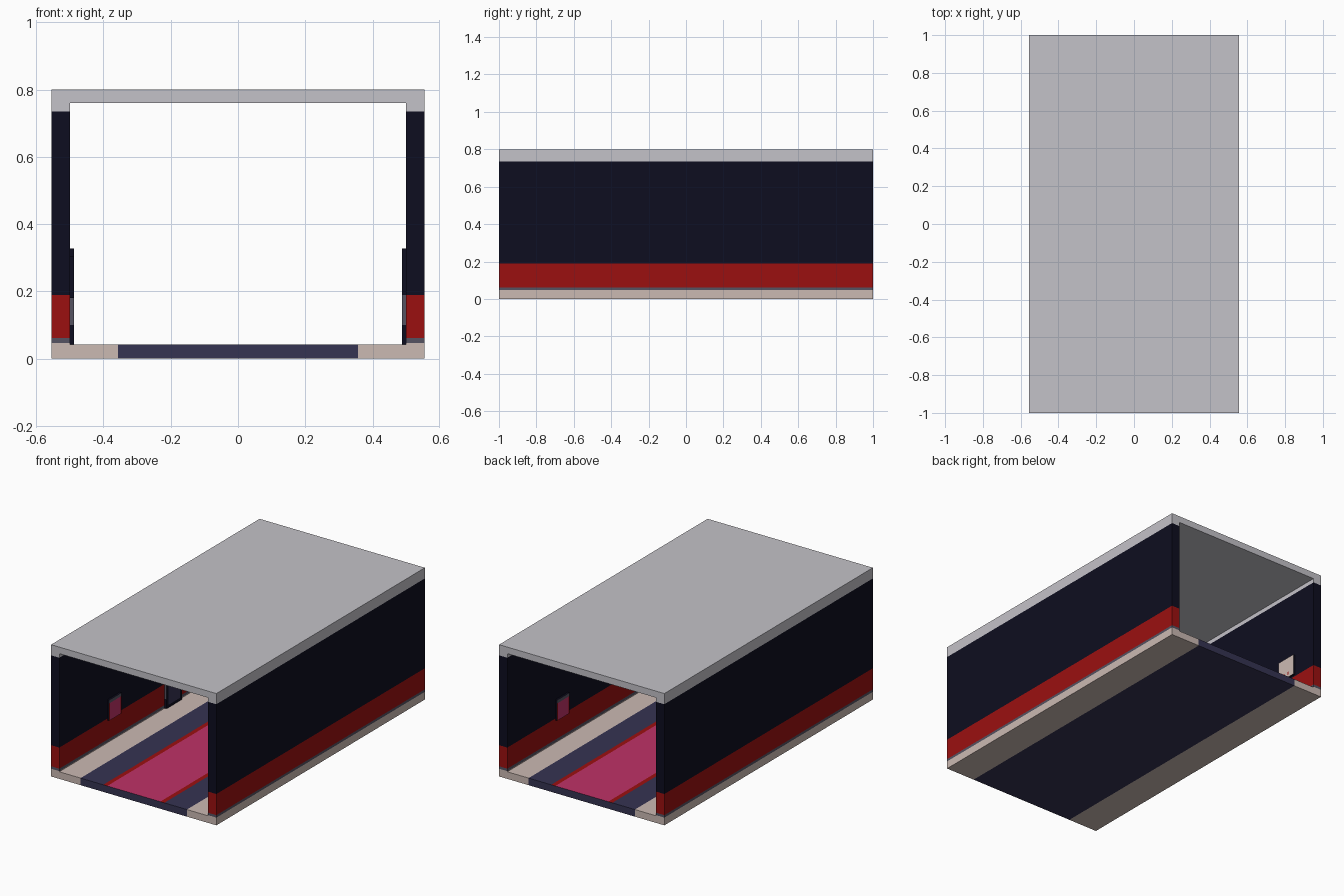
import bpy, bmesh
from mathutils import Vector

if "Cube" in bpy.data.objects:
    bpy.data.objects.remove(bpy.data.objects["Cube"])

COLOURS = {
    "pale_grey": (0.55, 0.54, 0.58), "navy": (0.004, 0.004, 0.014),
    "red": (0.33, 0.005, 0.005), "slate": (0.036, 0.033, 0.085),
    "beige": (0.60, 0.49, 0.45), "pink": (0.52, 0.031, 0.136),
    "trim_grey": (0.09, 0.085, 0.12),
}
MATS = {}
for n, c in COLOURS.items():
    MATS[n] = bpy.data.materials.new(n)
    MATS[n].diffuse_color = (*c, 1)
NAMES = list(COLOURS)


def block(name, lo, hi, cuts, rule):
    """Box from lo to hi, sliced at (axis, value) cuts, coloured by rule(centre, normal)."""
    lo, hi = Vector(lo), Vector(hi)
    bm = bmesh.new()
    bmesh.ops.create_cube(bm, size=1)
    for v in bm.verts:
        v.co = Vector([(lo[i] + hi[i]) / 2 + v.co[i] * (hi[i] - lo[i]) for i in range(3)])
    for axis, value in cuts:
        p, n = Vector(), Vector()
        p[axis], n[axis] = value, 1
        bmesh.ops.bisect_plane(bm, geom=bm.verts[:] + bm.edges[:] + bm.faces[:],
                               plane_co=p, plane_no=n)
    bm.normal_update()
    me = bpy.data.meshes.new(name)
    for n in NAMES:
        me.materials.append(MATS[n])
    for f in bm.faces:
        f.material_index = NAMES.index(rule(f.calc_center_median(), f.normal))
    bm.to_mesh(me)
    bm.free()
    ob = bpy.data.objects.new(name, me)
    bpy.context.collection.objects.link(ob)
    return ob


# Floor slab with beige edges, slate middle and a red-edged pink carpet on top
def floor_rule(c, n):
    x = abs(c.x)
    if n.z > 0.5 and x < 0.178:
        return "pink"
    if n.z > 0.5 and x < 0.205:
        return "red"
    # the whole underside and ends stay slate in the middle
    return "slate" if x < 0.357 else "beige"


block("floor", (-0.555, -1, 0), (0.555, 1, 0.043),
      [(0, s * x) for x in (0.178, 0.205, 0.357) for s in (-1, 1)], floor_rule)

# Ceiling slab
block("ceiling", (-0.555, -1, 0.76), (0.555, 1, 0.8), [], lambda c, n: "pale_grey")


# Banded side walls
def wall_rule(c, n):
    if n.z > 0.5:
        return "pale_grey"
    for top, col in ((0.047, "beige"), (0.062, "trim_grey"), (0.19, "red"), (0.735, "navy")):
        if c.z < top:
            return col
    return "pale_grey"


def box_on_wall(name, side, y0, y1, z0, z1, depth, cuts, rule):
    """Box standing out from the inner face of a wall."""
    xs = sorted((side * 0.502, side * (0.5 - depth)))
    return block(name, (xs[0], y0, z0), (xs[1], y1, z1), cuts, rule)


for side, label in ((-1, "left"), (1, "right")):
    xs = sorted((side * 0.5, side * 0.555))
    block(label + "_wall", (xs[0], -1, 0.043), (xs[1], 1, 0.76),
          [(2, z) for z in (0.047, 0.062, 0.19, 0.735)], wall_rule)

    # Pink wall panel with a thin red and grey rim
    y = side * 0.48

    def pink_rule(c, n, y=y):
        if abs(n.x) < 0.5:
            return "navy"
        if c.z > 0.285:
            return "trim_grey"
        return "pink" if abs(c.y - y) < 0.052 else "red"
    box_on_wall(label + "_pink_panel", side, y - 0.06, y + 0.06, 0.18, 0.305, 0.012,
                [(1, y - 0.052), (1, y + 0.052), (2, 0.285)], pink_rule)

    # Pale notice panel with small red marks along its lower part
    y = -side * 0.77

    def notice_rule(c, n, y=y):
        if abs(n.x) < 0.5:
            return "navy"
        if 0.215 < c.z < 0.235 and 0.012 < abs(c.y - y) < 0.024:
            return "red"
        return "beige"
    box_on_wall(label + "_notice_panel", side, y - 0.065, y + 0.065, 0.2, 0.328, 0.012,
                [(1, y + d) for d in (-0.024, -0.012, 0.012, 0.024)] + [(2, 0.215), (2, 0.235)],
                notice_rule)

    # Tall navy cabinet with a slate front
    y = 0.085 if side < 0 else -0.45

    def cabinet_rule(c, n, y=y):
        if 0.1 < c.z < 0.19 and abs(n.y) > 0.5:
            return "trim_grey"
        if abs(n.x) > 0.5 and abs(c.y - y) < 0.055 and 0.06 < c.z < 0.31:
            return "slate"
        return "navy"
    # on the right wall it stays clear of the other panels
    box_on_wall(label + "_cabinet", side, y - 0.075, y + 0.075, 0.043, 0.328, 0.013,
                [(1, y - 0.055), (1, y + 0.055)] + [(2, z) for z in (0.06, 0.1, 0.19, 0.31)],
                cabinet_rule)

for m in bpy.data.materials:
    if m.users and not m.is_grease_pencil:
        m.use_nodes = True
        m.node_tree.nodes["Principled BSDF"].inputs["Base Color"].default_value = m.diffuse_color
